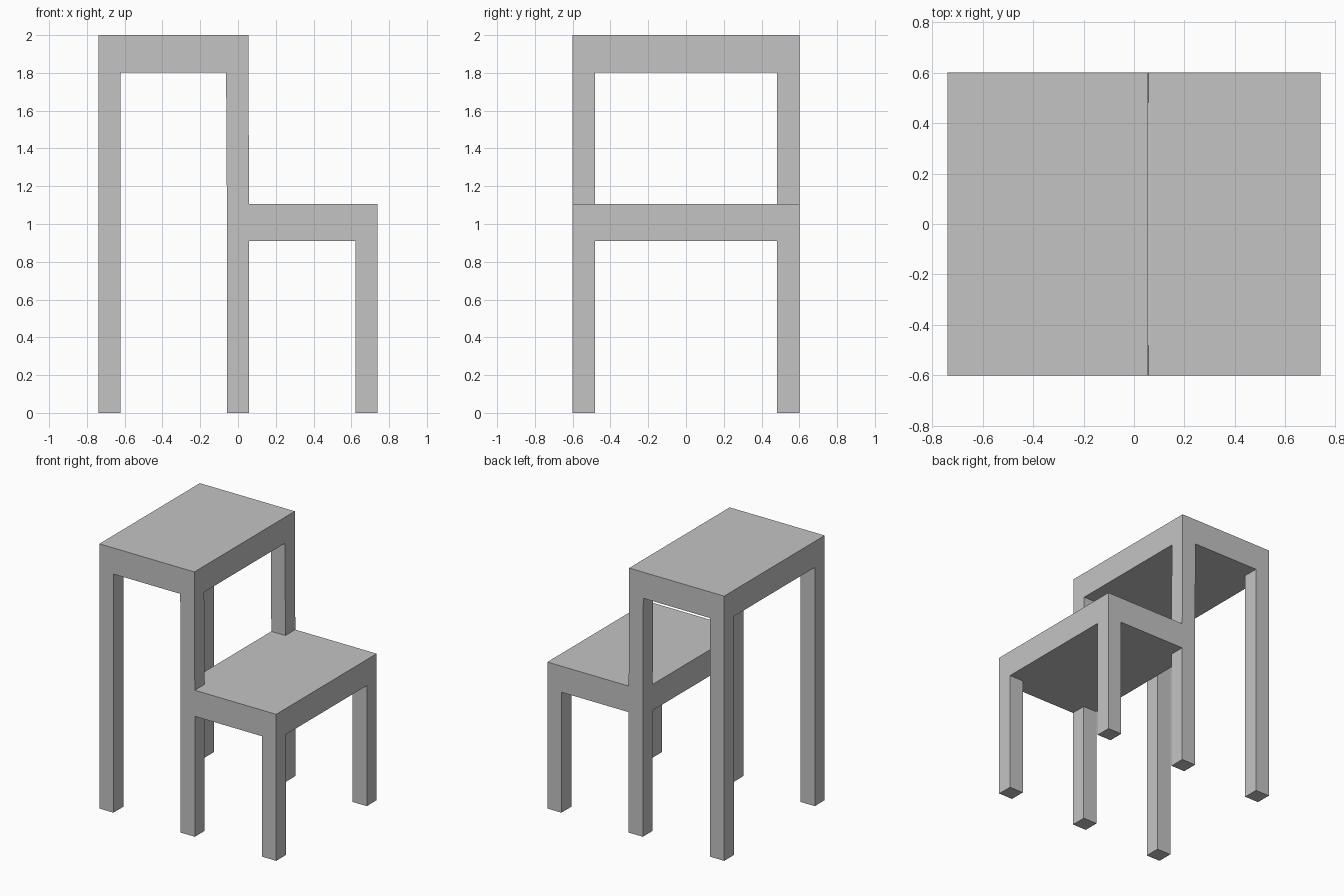
import bpy
import bmesh
from mathutils import Vector

cube = bpy.data.objects.get("Cube")
if cube:
    bpy.data.objects.remove(cube, do_unlink=True)

grey = bpy.data.materials.new("light_grey")
grey.use_nodes = True
colour = (0.55, 0.55, 0.55, 1.0)
grey.diffuse_color = colour
grey.node_tree.nodes["Principled BSDF"].inputs["Base Color"].default_value = colour

HALF_DEPTH = 0.6
LEG = 0.118


def make_step(name, x0, x1, top, under, back_foot, front_foot, lean=0.0):
    """A thick tread with four square legs pulled out of its underside."""
    bm = bmesh.new()
    bmesh.ops.create_cube(bm, size=1)
    for v in bm.verts:
        v.co = Vector((x1 if v.co.x > 0 else x0,
                       HALF_DEPTH if v.co.y > 0 else -HALF_DEPTH,
                       top if v.co.z > 0 else under))

    # Cut lines that mark the leg footprints
    inner = HALF_DEPTH - LEG
    cuts = [((x0 + LEG, 0, 0), (1, 0, 0)), ((x1 - LEG, 0, 0), (1, 0, 0)),
            ((0, inner, 0), (0, 1, 0)), ((0, -inner, 0), (0, 1, 0))]
    for point, normal in cuts:
        bmesh.ops.bisect_plane(bm, geom=bm.verts[:] + bm.edges[:] + bm.faces[:],
                               plane_co=point, plane_no=normal)

    # Legs
    bm.normal_update()
    mid = (x0 + x1) / 2
    corners = []
    for f in bm.faces:
        c = f.calc_center_median()
        near_end = c.x < x0 + LEG or c.x > x1 - LEG
        if f.normal.z < -0.9 and near_end and abs(c.y) > inner:
            corners.append(f)
    feet = bmesh.ops.extrude_discrete_faces(bm, faces=corners)["faces"]
    for f in feet:
        front = f.calc_center_median().x > mid
        for v in f.verts:
            v.co.z = front_foot if front else back_foot
            if front:
                v.co.x += lean
    # Feet that stand on the lower tread need no cap
    raised = [f for f in feet if f.calc_center_median().z > 0.01]
    bmesh.ops.delete(bm, geom=raised, context='FACES_ONLY')

    # Clean flat faces
    bmesh.ops.remove_doubles(bm, verts=bm.verts[:], dist=0.0001)
    bmesh.ops.dissolve_limit(bm, angle_limit=0.001,
                             verts=bm.verts[:], edges=bm.edges[:])
    bmesh.ops.recalc_face_normals(bm, faces=bm.faces[:])
    mesh = bpy.data.meshes.new(name)
    bm.to_mesh(mesh)
    bm.free()
    mesh.materials.append(grey)
    obj = bpy.data.objects.new(name, mesh)
    bpy.context.collection.objects.link(obj)
    return obj


make_step("lower_step", -0.059, 0.739, 1.107, 0.91, 0, 0)
# The front posts of the upper step lean slightly and rest on the lower tread
make_step("upper_step", -0.739, 0.055, 2.0, 1.803, 0, 1.107, lean=0.004)
